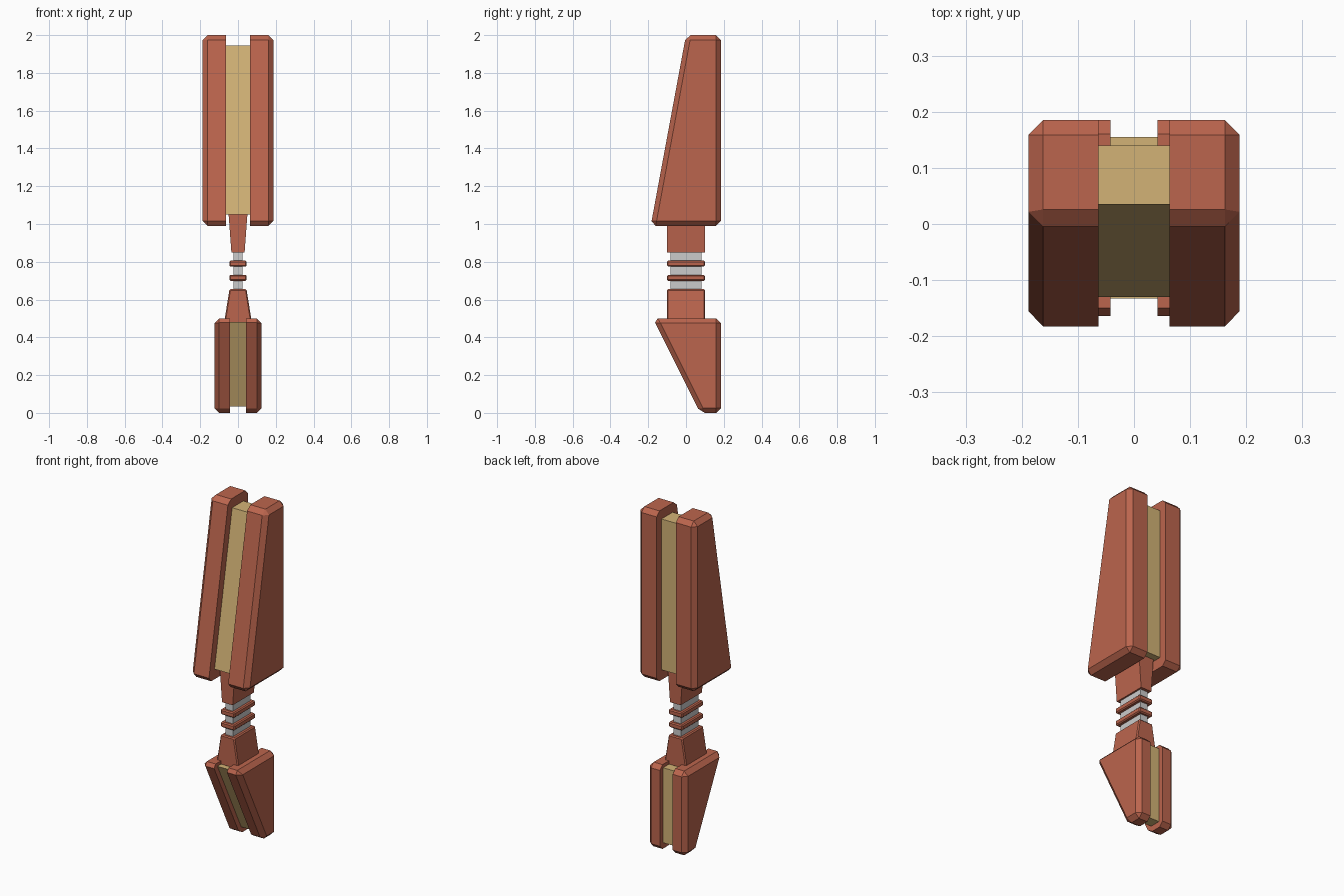
import bpy, bmesh

if "Cube" in bpy.data.objects:
    bpy.data.objects.remove(bpy.data.objects["Cube"])

def material(name, rgb):
    m = bpy.data.materials.new(name)
    m.diffuse_color = (*rgb, 1)
    m.use_nodes = True
    m.node_tree.nodes["Principled BSDF"].inputs["Base Color"].default_value = m.diffuse_color
    return m

RED = material("red", (0.50, 0.13, 0.075))
TAN = material("tan", (0.65, 0.45, 0.18))

def finish(bm, name, mat=None):
    bmesh.ops.recalc_face_normals(bm, faces=bm.faces)
    me = bpy.data.meshes.new(name)
    bm.to_mesh(me)
    bm.free()
    ob = bpy.data.objects.new(name, me)
    bpy.context.collection.objects.link(ob)
    if mat:
        me.materials.append(mat)
    return ob

def prism(profile, half):
    """Extrude a (y, z) profile across x from -half to half."""
    bm = bmesh.new()
    f = bm.faces.new([bm.verts.new((-half, y, z)) for y, z in profile])
    ext = bmesh.ops.extrude_face_region(bm, geom=[f])["geom"]
    verts = [v for v in ext if isinstance(v, bmesh.types.BMVert)]
    bmesh.ops.translate(bm, verts=verts, vec=(2 * half, 0, 0))
    bmesh.ops.recalc_face_normals(bm, faces=bm.faces)
    return bm

def chamfer(bm, width):
    bmesh.ops.bevel(bm, geom=bm.edges[:], offset=width, segments=1,
                    profile=0.5, affect='EDGES')

def cheeks(name, profile, inner, outer, width):
    """Chamfered block split by a central slot, made as a mirrored half."""
    bm = prism(profile, outer)
    chamfer(bm, width)
    geom = bm.verts[:] + bm.edges[:] + bm.faces[:]
    bmesh.ops.bisect_plane(bm, geom=geom, plane_co=(inner, 0, 0),
                           plane_no=(1, 0, 0), clear_inner=True)
    bmesh.ops.holes_fill(bm, edges=[e for e in bm.edges if e.is_boundary])
    ob = finish(bm, name, RED)
    ob.modifiers.new("Mirror", 'MIRROR').use_mirror_merge = False

def block(name, z0, z1, x0, x1, y, mat=None, width=0):
    """Box whose half width goes from x0 at the bottom to x1 at the top."""
    bm = prism([(-y, z0), (y, z0), (y, z1), (-y, z1)], 1)
    zm = (z0 + z1) / 2
    for v in bm.verts:
        v.co.x *= x0 if v.co.z < zm else x1
    if width:
        chamfer(bm, width)
    finish(bm, name, mat)

# Upper block: two cheeks around a recessed core
cheeks("upper_cheeks", [(-0.187, 0.99), (0.185, 0.99), (0.185, 2), (0, 2)],
       0.063, 0.188, 0.026)
finish(prism([(-0.13, 1.05), (0.14, 1.05), (0.14, 1.945), (0.035, 1.945)], 0.0635),
       "upper_core", TAN)

# Lower block
cheeks("lower_cheeks", [(0.075, 0), (0.185, 0), (0.185, 0.5), (-0.175, 0.5)],
       0.042, 0.125, 0.025)
finish(prism([(0.09, 0.035), (0.155, 0.035), (0.155, 0.48), (-0.133, 0.48)], 0.0425),
       "lower_core", TAN)

# Tapered necks, shaft and rings
block("upper_neck", 0.85, 1.055, 0.035, 0.05, 0.1, RED)
block("lower_neck", 0.475, 0.655, 0.074, 0.045, 0.1, RED, 0.006)
block("shaft", 0.64, 0.86, 0.025, 0.025, 0.083)
for i, z in enumerate((0.715, 0.79)):
    block(f"ring_{i + 1}", z - 0.016, z + 0.016, 0.045, 0.045, 0.1, RED, 0.006)
